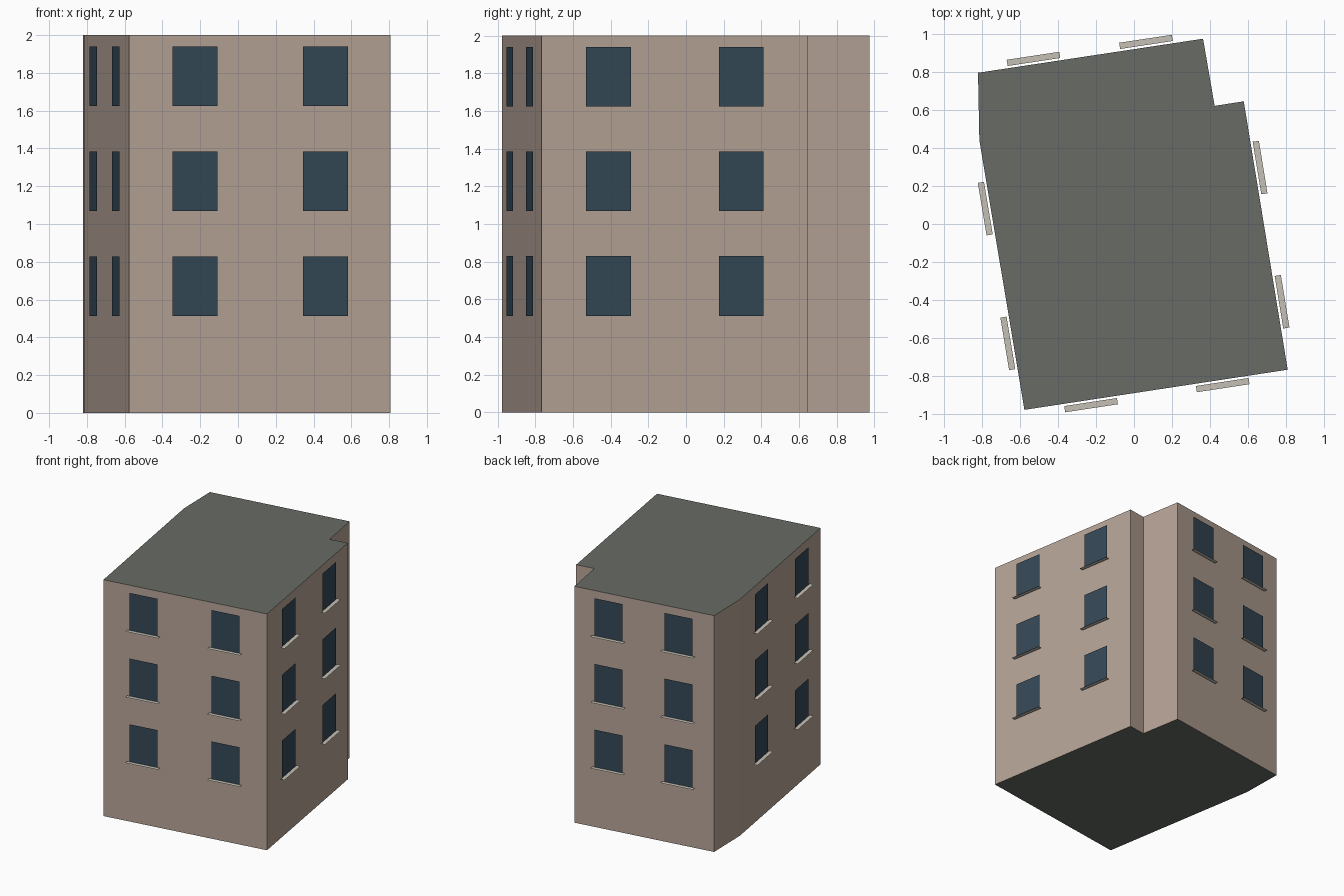
import bpy
from mathutils import Vector

if "Cube" in bpy.data.objects:
    bpy.data.objects.remove(bpy.data.objects["Cube"])

HEIGHT = 2.0
# Footprint corners, counter-clockwise from the front left
PLAN = [(-0.576, -0.977), (0.808, -0.766), (0.577, 0.645), (0.424, 0.621),
        (0.363, 0.974), (-0.82, 0.795), (-0.813, 0.44)]


def material(name, rgb):
    m = bpy.data.materials.new(name)
    m.diffuse_color = (*rgb, 1)
    m.use_nodes = True
    m.node_tree.nodes["Principled BSDF"].inputs["Base Color"].default_value = m.diffuse_color
    return m


def add_mesh(name, verts, faces, mat):
    me = bpy.data.meshes.new(name)
    me.from_pydata(verts, [], faces)
    me.materials.append(mat)
    ob = bpy.data.objects.new(name, me)
    bpy.context.collection.objects.link(ob)
    return ob


wall_mat = material("wall_plaster", (0.47, 0.37, 0.31))
roof_mat = material("roof_grey", (0.135, 0.145, 0.128))
glass_mat = material("window_glass", (0.035, 0.065, 0.093))
sill_mat = material("sill_stone", (0.56, 0.53, 0.46))

# Walls, roof and underside
n = len(PLAN)
low = [(x, y, 0) for x, y in PLAN]
high = [(x, y, HEIGHT) for x, y in PLAN]
add_mesh("walls", low + high,
         [(i, (i + 1) % n, (i + 1) % n + n, i + n) for i in range(n)], wall_mat)
add_mesh("roof", high, [tuple(range(n))], roof_mat)
add_mesh("underside", low, [tuple(reversed(range(n)))], roof_mat)

# Windows and sills at the quarter points of the four long walls
WIN_W, WIN_H, SILL_W = 0.24, 0.317, 0.28
OFFSET, SILL_OUT = 0.012, 0.045
UP = Vector((0, 0, 1))
for side, i in (("front", 0), ("right", 1), ("back", 4), ("left", 6)):
    a = Vector((*PLAN[i], 0))
    b = Vector((*PLAN[(i + 1) % n], 0))
    along = (b - a).normalized()
    out = along.cross(UP)
    for floor in range(3):
        for k, t in enumerate((0.25, 0.75)):
            c = a.lerp(b, t) + UP * (0.512 + 0.556 * floor)
            tag = f"{side}_{floor + 1}_{k + 1}"
            w, s = along * WIN_W / 2, along * SILL_W / 2
            p, q = c + out * OFFSET, c + out * SILL_OUT
            h = UP * WIN_H
            add_mesh("window_" + tag, [p - w, p + w, p + w + h, p - w + h],
                     [(0, 1, 2, 3)], glass_mat)
            add_mesh("sill_" + tag, [q - s, q + s, p + s, p - s],
                     [(0, 1, 2, 3)], sill_mat)
